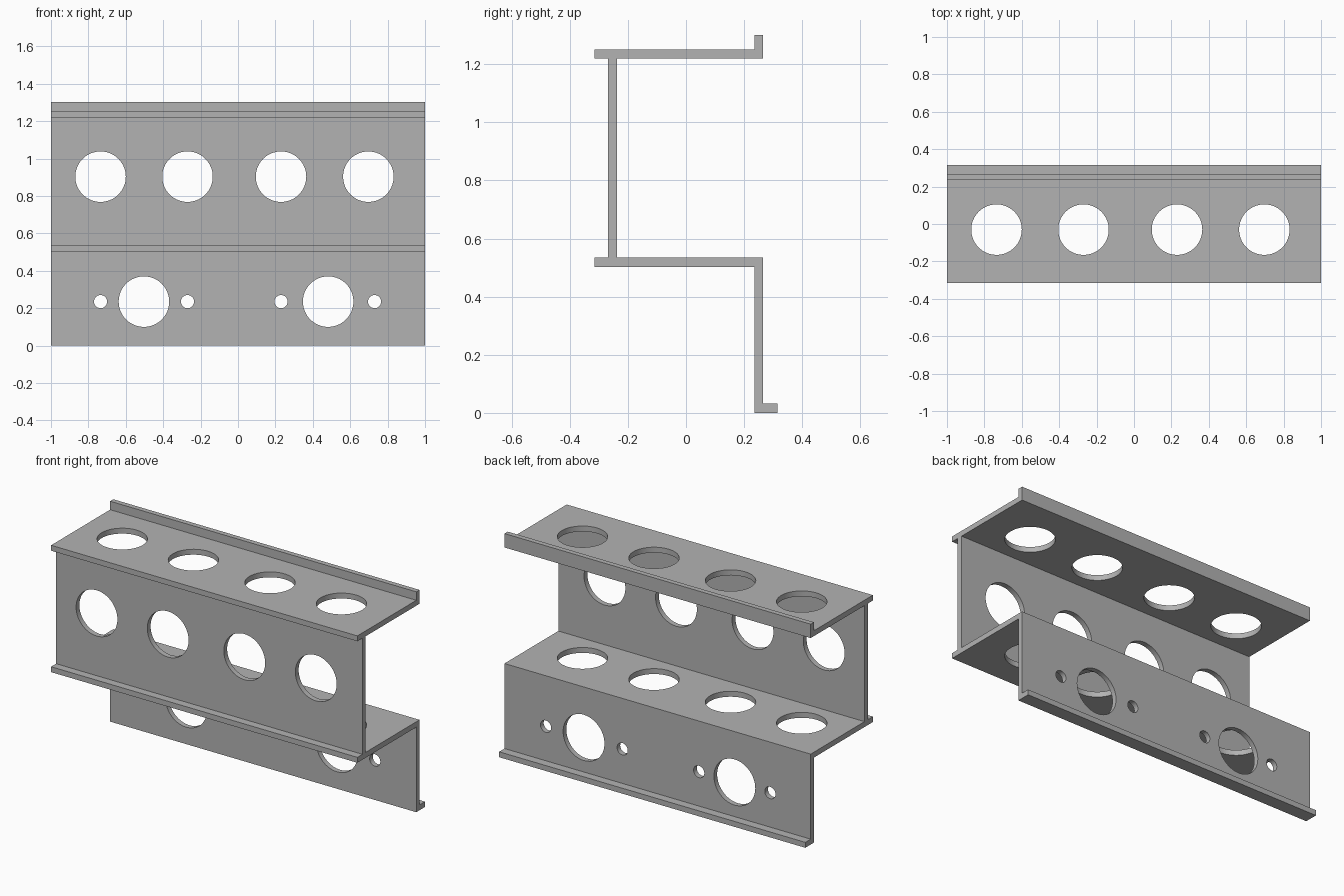
import bpy, bmesh, math
from mathutils import Matrix, Vector

cube = bpy.data.objects.get("Cube")
if cube:
    bpy.data.objects.remove(cube, do_unlink=True)

# Grey metal
grey = bpy.data.materials.new("grey metal")
grey.use_nodes = True
colour = (0.45, 0.45, 0.45, 1)
grey.diffuse_color = colour
grey.node_tree.nodes["Principled BSDF"].inputs["Base Color"].default_value = colour


def make_object(name, bm):
    bmesh.ops.recalc_face_normals(bm, faces=bm.faces)
    mesh = bpy.data.meshes.new(name)
    bm.to_mesh(mesh)
    bm.free()
    mesh.materials.append(grey)
    obj = bpy.data.objects.new(name, mesh)
    bpy.context.collection.objects.link(obj)
    return obj


# Bracket cross-section (y, z), extruded along x
profile = [
    (0.235, 0), (0.315, 0), (0.315, 0.032), (0.265, 0.032),
    (0.265, 0.534), (-0.237, 0.534), (-0.237, 1.219), (0.265, 1.219),
    (0.265, 1.301), (0.235, 1.301), (0.235, 1.251), (-0.315, 1.251),
    (-0.315, 1.219), (-0.268, 1.219), (-0.268, 0.534), (-0.315, 0.534),
    (-0.315, 0.502), (0.235, 0.502),
]
bm = bmesh.new()
end = bm.faces.new([bm.verts.new((-1, y, z)) for y, z in profile])
swept = bmesh.ops.extrude_face_region(bm, geom=[end])["geom"]
bmesh.ops.translate(bm, vec=(2, 0, 0),
                    verts=[v for v in swept if isinstance(v, bmesh.types.BMVert)])
bracket = make_object("bracket", bm)

# Hole cutters, each passing through one plate only
LARGE, SMALL = 0.135, 0.035
bm = bmesh.new()


def drill(centre, radius, through_front):
    turn = Matrix.Rotation(math.pi / 2, 4, "X") if through_front else Matrix()
    bmesh.ops.create_cone(bm, cap_ends=True, segments=64, radius1=radius,
                          radius2=radius, depth=0.1,
                          matrix=Matrix.Translation(Vector(centre)) @ turn)


for x in (-0.735, -0.27, 0.23, 0.697):
    drill((x, -0.253, 0.903), LARGE, True)     # upper web
    drill((x, -0.03, 1.235), LARGE, False)     # top plate
    drill((x, -0.03, 0.518), LARGE, False)     # shelf
for x in (-0.503, 0.482):
    drill((x, 0.25, 0.235), LARGE, True)       # lower web
for x in (-0.735, -0.27, 0.23, 0.73):
    drill((x, 0.25, 0.235), SMALL, True)       # fixing holes
cutter = make_object("hole_cutter", bm)
cutter.hide_render = True

# Cut the holes, then discard the cutter
cut = bracket.modifiers.new("holes", "BOOLEAN")
cut.operation = "DIFFERENCE"
cut.solver = "EXACT"
cut.object = cutter
bpy.context.view_layer.objects.active = bracket
bracket.select_set(True)
cutter.select_set(False)
bpy.ops.object.modifier_apply(modifier=cut.name)
bpy.data.objects.remove(cutter, do_unlink=True)
bpy.ops.object.shade_smooth_by_angle(angle=math.radians(30))
